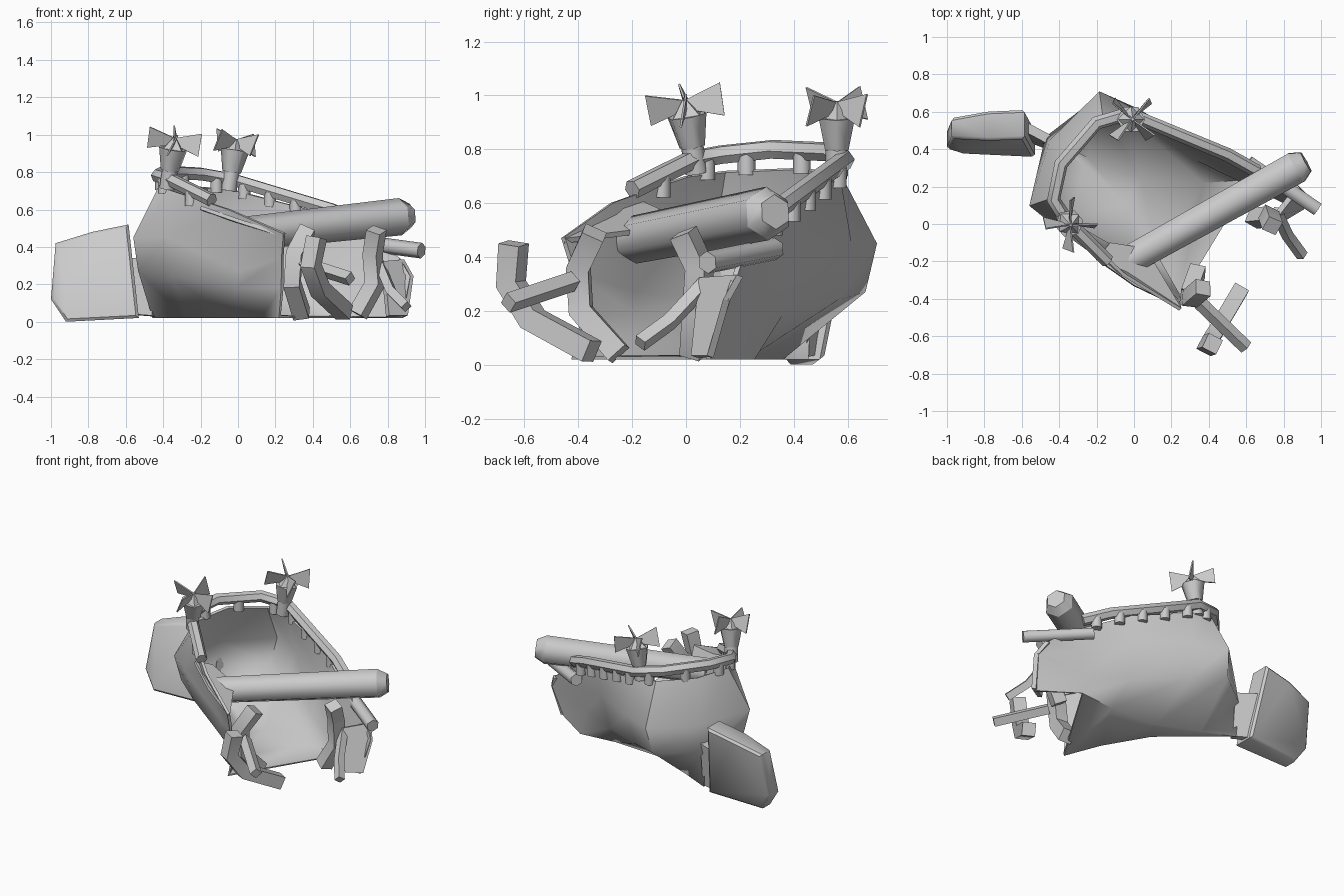
import bpy, bmesh, math
from mathutils import Vector

if "Cube" in bpy.data.objects:
    bpy.data.objects.remove(bpy.data.objects["Cube"])

grey = bpy.data.materials.new("weathered_grey")
grey.use_nodes = True
grey.diffuse_color = (0.6, 0.6, 0.6, 1)
grey.node_tree.nodes["Principled BSDF"].inputs["Base Color"].default_value = (0.6, 0.6, 0.6, 1)


def activate(obj):
    bpy.ops.object.select_all(action='DESELECT')
    obj.select_set(True)
    bpy.context.view_layer.objects.active = obj


def smooth(obj, angle=35):
    activate(obj)
    bpy.ops.object.shade_smooth_by_angle(angle=math.radians(angle))


def finish(bm, name):
    mesh = bpy.data.meshes.new(name)
    bm.to_mesh(mesh)
    bm.free()
    obj = bpy.data.objects.new(name, mesh)
    bpy.context.collection.objects.link(obj)
    mesh.materials.append(grey)
    return obj


def thicken(obj, amount, offset=-1):
    mod = obj.modifiers.new("thickness", 'SOLIDIFY')
    mod.thickness = amount
    mod.offset = offset
    activate(obj)
    bpy.ops.object.modifier_apply(modifier=mod.name)


def plate(name, points, thickness):
    bm = bmesh.new()
    bm.faces.new([bm.verts.new(p) for p in points])
    thicken(finish(bm, name), thickness, 0)


def tube(name, points, radius, sides=0):
    """Sweep a round (sides=1) or square (sides=0) section along a path."""
    curve = bpy.data.curves.new(name, 'CURVE')
    curve.dimensions = '3D'
    curve.bevel_depth = radius
    curve.bevel_resolution = sides
    curve.use_fill_caps = True
    line = curve.splines.new('POLY')
    line.points.add(len(points) - 1)
    for p, co in zip(line.points, points):
        p.co = (*co, 1)
    obj = bpy.data.objects.new(name, curve)
    bpy.context.collection.objects.link(obj)
    curve.materials.append(grey)
    activate(obj)
    bpy.ops.object.convert(target='MESH')
    smooth(bpy.context.object, 50 if sides else 30)


def cone(name, base, axis, r1, r2, length, sides=8):
    axis = Vector(axis).normalized()
    bm = bmesh.new()
    bmesh.ops.create_cone(bm, cap_ends=True, segments=sides, radius1=r1, radius2=r2, depth=length)
    bm.transform(axis.to_track_quat('Z', 'Y').to_matrix().to_4x4())
    bmesh.ops.translate(bm, vec=Vector(base) + axis * length / 2, verts=bm.verts)
    smooth(finish(bm, name), 61 if sides == 6 else 50)


# Ship frame: t runs along the keel to the bow, h across from the keel
def ship(t, h, z):
    n = h + 0.15
    return (t * 0.85 + n * 0.52, n * 0.85 - t * 0.52, z)


# Hull shell: half columns of (t, h, z), bow to stern, listed top down
half = [
    [(.45, .42, .47), (.42, .39, .34), (.40, .36, .18), (.41, .40, .02)],
    [(.10, .42, .60), (.10, .39, .42), (.10, .33, .18), (.20, .24, .02)],
    [(-.3, .34, .70), (-.3, .39, .45), (-.3, .33, .24), (-.1, .08, .02)],
    [(-.44, .25, .72), (-.53, .36, .45), (-.53, .31, .27), (-.4, .03, .02)],
]
stern = [(-.52, 0, .73), (-.62, 0, .45), (-.65, 0, .26), (-.63, 0, .02)]
port_bow = [(.52, .43, .43), (.64, .47, .34), (.71, .47, .24), (.71, .39, .02)]
starboard = [[(t, -h, z) for t, h, z in col] for col in half]
# Buckled planking under the flared starboard bow
starboard[1][1] = (.12, -.32, .27)
columns = starboard + [stern] + half[::-1] + [port_bow]
bm = bmesh.new()
grid = [[bm.verts.new(ship(*p)) for p in col] for col in columns]
for a, b in zip(grid, grid[1:]):
    for k in range(3):
        bm.faces.new((a[k], b[k], b[k + 1], a[k + 1]))
keel = [col[-1] for col in grid]
for i in range(3):
    bm.faces.new((keel[i], keel[i + 1], keel[7 - i], keel[8 - i]))
bm.faces.new(keel[3:6])
hull = finish(bm, "hull")
thicken(hull, 0.018)
smooth(hull, 50)

# Broken deck edge on the starboard side, and broken planking at the port bow
plate("deck_edge", [(-.2, -.19, .61), (0, -.33, .54), (.25, -.45, .46),
                    (.06, -.13, .5), (-.13, -.1, .57)], 0.02)
plate("bow_shard", [(.8, .03, .03), (.9, .09, .03), (.93, .15, .24), (.88, .2, .33), (.77, .06, .32)], 0.03)

# Rail around the stern with its short posts
rail = [(-.14, -.2, .65), (-.36, .02, .76), (-.43, .13, .78), (-.39, .32, .8),
        (-.2, .54, .79), (-.03, .59, .76), (.5, .37, .6), (.66, .28, .53)]
tube("rail", rail, 0.037, 1)
for i, (a, b) in enumerate(zip(rail, rail[1:])):
    for f in ((.12, .38, .64, .9) if i == 5 else (.5,)):
        p = Vector(a).lerp(Vector(b), f)
        cone(f"rail_post_{i}_{f}", p - Vector((0, 0, .085)), (0, 0, 1), 0.033, 0.033, 0.085)


# Lanterns with four flared flaps
def lantern(side, base, lean):
    axis = Vector(lean).normalized()
    base = Vector(base)
    cone(side + "_lantern_foot", base - axis * .06, axis, .042, .042, .11)
    cone(side + "_lantern_body", base + axis * .04, axis, .05, .077, .12, 6)
    cone(side + "_lantern_top", base + axis * .16, axis, .07, .01, .06, 4)
    turn = axis.to_track_quat('Z', 'Y')
    for k in range(4):
        a = math.radians(45 + 90 * k)
        out = Vector((math.cos(a), math.sin(a), 0))
        tip = out * .14
        twist = Vector((-out.y, out.x, 0)) * .02
        local = (out * .01 + Vector((0, 0, .18)), tip - twist + Vector((0, 0, .14)),
                 tip + twist + Vector((0, 0, .26)), out * .01 + Vector((0, 0, .22)))
        plate(f"{side}_lantern_flap_{k}", [base + turn @ v for v in local], 0.008)


lantern("starboard", (-.37, .03, .77), (.15, -.17, 1))
lantern("port", (-.04, .56, .76), (.15, 0, 1))

# Fallen mast with a chamfered end, and loose spar
start, lie = Vector((-.02, -.19, .465)), Vector((.92, .51, .1)).normalized()
cone("mast", start, lie, .09, .1, 1.02, 6)
cone("mast_end", start + lie * 1.02, lie, .1, .065, .06, 6)
cone("loose_spar", (.61, .33, .43), (.37, -.25, -.05), .042, .042, .45, 6)

# Broken ribs and planks at the open bow
tube("rib_inner", [(.37, -.34, .49), (.3, -.4, .36), (.29, -.39, .2), (.34, -.25, .04)], .06)
tube("rib_outer", [(.42, -.64, .45), (.39, -.65, .3), (.44, -.57, .17), (.57, -.35, .05)], .06)
tube("rib_port", [(.74, -.01, .49), (.72, .05, .36), (.73, .04, .2), (.64, .03, .04)], .058)
tube("bow_plank", [(.35, -.42, .31), (.6, -.66, .23)], .038)
tube("port_plank", [(.76, .07, .3), (.82, -.06, .16), (.9, -.17, .08)], .033)

# Rudder: leaning slab, outline in x and z
outline = [(-1, .12), (-.975, .42), (-.78, .48), (-.585, .52), (-.53, .02), (-.92, 0)]
bm = bmesh.new()
front, back = ([bm.verts.new((x, .43 + side * (.078 if x > -.9 else .055) + z * .2, z)) for x, z in outline]
               for side in (-1, 1))
bm.faces.new(front)
bm.faces.new(back[::-1])
for i in range(len(front)):
    j = (i + 1) % len(front)
    bm.faces.new((front[j], front[i], back[i], back[j]))
bmesh.ops.recalc_face_normals(bm, faces=bm.faces)
bmesh.ops.bevel(bm, geom=[e for e in bm.edges if len({v in front for v in e.verts}) == 1],
                offset=0.015, affect='EDGES')
smooth(finish(bm, "rudder"), 45)

# Post plate joining rudder and stern
plate("rudder_post", [(-.58, .47, .04), (-.45, .42, .03), (-.45, .45, .33), (-.58, .52, .34)], .05)
